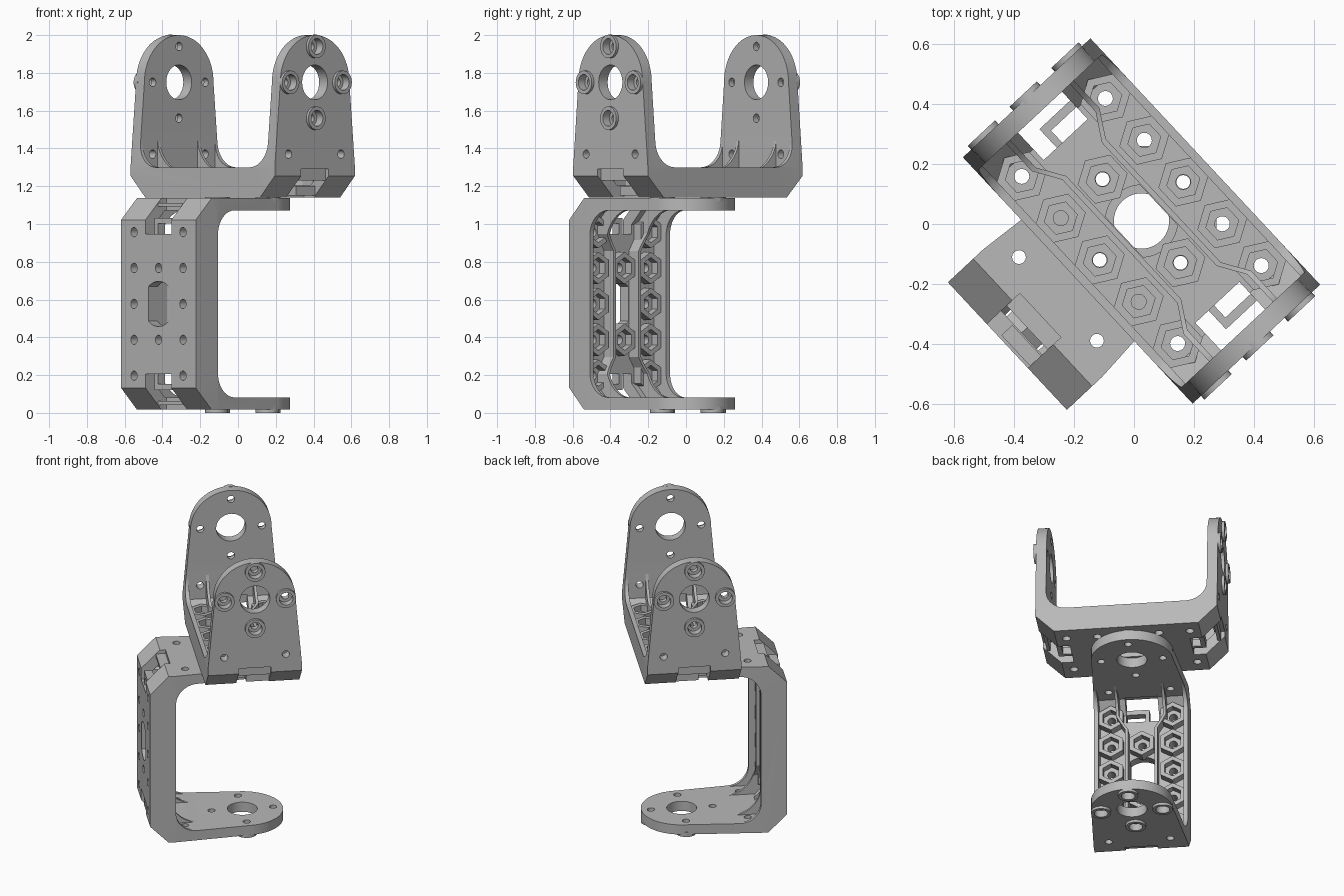
import bpy, bmesh, math
from mathutils import Matrix, Vector

cube = bpy.data.objects.get("Cube")
if cube:
    bpy.data.objects.remove(cube, do_unlink=True)

GREY = (0.48, 0.48, 0.48, 1)
mat = bpy.data.materials.new("plain grey")
mat.use_nodes = True
mat.diffuse_color = GREY
mat.node_tree.nodes["Principled BSDF"].inputs["Base Color"].default_value = GREY

# Bracket dimensions
HALF, WIDE, WALL, HIGH, HUB = 0.56, 0.29, 0.065, 0.86, 0.61
STEP, CHAMFER, RAIL, FILLET = 0.19, 0.115, 0.16, 0.13
INNER = HALF - WALL


def make(name, bm):
    bmesh.ops.recalc_face_normals(bm, faces=bm.faces)
    me = bpy.data.meshes.new(name)
    bm.to_mesh(me)
    bm.free()
    ob = bpy.data.objects.new(name, me)
    bpy.context.collection.objects.link(ob)
    return ob


def prism(bm, points, a, b, place):
    """Closed prism over a 2D outline; place maps (p, q, depth) to a point."""
    lo = [bm.verts.new(place(p, q, a)) for p, q in points]
    hi = [bm.verts.new(place(p, q, b)) for p, q in points]
    bm.faces.new(lo)
    bm.faces.new(hi[::-1])
    for i in range(len(lo)):
        j = (i + 1) % len(lo)
        bm.faces.new((lo[j], lo[i], hi[i], hi[j]))


def along_x(p, q, d): return (d, p, q)
def along_y(p, q, d): return (p, d, q)
def along_z(p, q, d): return (p, q, d)


def ring(cx, cy, r, n, turn=0.0):
    return [(cx + r * math.cos(turn + math.tau * i / n),
             cy + r * math.sin(turn + math.tau * i / n)) for i in range(n)]


def rect(x0, x1, y0, y1):
    return [(x0, y0), (x1, y0), (x1, y1), (x0, y1)]


def solid(name, shapes):
    bm = bmesh.new()
    for points, a, b, place in shapes:
        prism(bm, points, a, b, place)
    return make(name, bm)


def cut(ob, *tools, mode='DIFFERENCE'):
    for tool in tools:
        mod = ob.modifiers.new("cut", 'BOOLEAN')
        mod.operation, mod.solver, mod.object = mode, 'EXACT', tool
    bpy.context.view_layer.update()
    dg = bpy.context.evaluated_depsgraph_get()
    me = bpy.data.meshes.new_from_object(ob.evaluated_get(dg))
    ob.modifiers.clear()
    ob.data = me


# U-shaped side outline with chamfered feet and filleted inside corners
fillet = [(INNER - FILLET + FILLET * math.sin(t), RAIL + FILLET - FILLET * math.cos(t))
          for t in [math.pi / 2 * i / 10 for i in range(11)]]
right = [(HALF - CHAMFER, 0), (HALF, CHAMFER), (HALF, HIGH + 0.02),
         (INNER, HIGH + 0.02)] + fillet[::-1]
outline = right + [(-x, z) for x, z in right[::-1]]
body = solid("frame", [(outline, -WIDE, WIDE, along_y)])

# Rounded arm outline, seen from the ends
arc = [(0.25 * math.cos(math.pi * i / 32), HUB + 0.25 * math.sin(math.pi * i / 32))
       for i in range(33)]
arm = solid("arm_outline", [([(-WIDE, -0.1), (WIDE, -0.1), (WIDE, RAIL)] + arc
                             + [(-WIDE, RAIL)], -1, 1, along_x)])
cut(body, arm, mode='INTERSECT')

# Pocket between the two side rails
half = [(0.42, WALL), (INNER, 0.14), (INNER, 0.4)]
pocket = solid("pocket", [(half + [(-x, z) for x, z in half[::-1]], -0.262, 0.262, along_y)])

# Cable slots in the end corners, and the centre window
slots = solid("slots", [(rect(s * 0.37, s * 0.6, -0.1, 0.1), -0.1, 0.15, along_z)
                        for s in (-1, 1)])
w = math.asin(0.078 / 0.12)
side = [(0.12 * math.cos(w * i / 6), 0.12 * math.sin(w * i / 6)) for i in range(-6, 7)]
window = solid("window", [(side + [(-x, -y) for x, y in side], -0.1, 0.12, along_z)])

# Screw hole layouts
grid = [(i * STEP, j * STEP) for i in range(-2, 3) for j in (-1, 0, 1)
        if j or abs(i) == 1]
screws = [(0, HUB + STEP), (0, HUB - STEP), (STEP, HUB), (-STEP, HUB)]
arm_holes = screws + [(STEP, 0.23), (-STEP, 0.23)]
floor_holes = solid("floor_holes", [(ring(x, y, 0.025, 16), -0.1, 0.2, along_z)
                                    for x, y in grid])
end_holes = solid("end_holes",
                  [(ring(y, z, 0.023, 16), -1, 1, along_x) for y, z in arm_holes]
                  + [(ring(0, HUB, 0.092, 40), -1, 1, along_x)])
recesses = solid("recesses", [(ring(y, z, 0.042, 24), s * 0.53, s * 0.6, along_x)
                              for y, z in screws for s in (-1, 1)])
cut(body, pocket, slots, window, floor_holes, end_holes, recesses)

# Hexagonal nut seats on the floor
seats = solid("nut_seats", [(ring(x, y, 0.085, 6), 0.05, 0.12, along_z) for x, y in grid])
sockets = solid("sockets", [(ring(x, y, 0.056, 6), 0.075, 0.2, along_z) for x, y in grid])
cut(seats, sockets, floor_holes)

# Raised collars around the arm screws
collars = solid("screw_collars", [(ring(y, z, 0.062, 28), s * 0.545, s * 0.577, along_x)
                                  for y, z in screws for s in (-1, 1)])
cut(collars, recesses, end_holes)


# Ribs that weave along the floor and sweep up the arms
def rib_section(x, s):
    a = abs(x)
    y = 0.09 + 0.055 * min(max((a - 0.28) / 0.09, 0), 1)
    t = min(max((a - 0.31) / 0.19, 0), 1)
    top = 0.14 + 0.19 * (1 - math.sqrt(1 - t * t))
    low = max(0.04, a - 0.42)
    return [(x, s * (y + dy), z) for dy, z in
            ((-0.009, low), (0.009, low), (0.009, top), (-0.009, top))]


bm = bmesh.new()
for s in (-1, 1):
    loops = [[bm.verts.new(p) for p in rib_section(i / 100, s)] for i in range(-50, 51)]
    for a, b in zip(loops, loops[1:]):
        for k in range(4):
            bm.faces.new((a[k], a[k - 1], b[k - 1], b[k]))
    bm.faces.new(loops[0])
    bm.faces.new(loops[-1])
ribs = make("ribs", bm)

# Cable hooks in the corner slots, with a thin bridge behind
hooks = solid("cable_hooks", [shape for s in (-1, 1) for shape in (
    (rect(s * 0.425, s * 0.455, -0.04, 0.11), 0.01, 0.06, along_z),
    (rect(s * 0.36, s * 0.426, -0.04, -0.015), 0.01, 0.06, along_z),
    (rect(s * 0.515, s * 0.535, -0.11, 0.11), 0.09, 0.16, along_z))])

for tool in (arm, pocket, slots, window, floor_holes, end_holes, recesses, sockets):
    bpy.data.objects.remove(tool, do_unlink=True)

# Place both brackets: one upright, one lying on its side below
turn = math.radians(-47)
u = Vector((math.cos(turn), math.sin(turn), 0))
v = Vector((-math.sin(turn), math.cos(turn), 0))
up = Vector((0, 0, 1))
centre = Vector((0.025, 0.01, 0))


def frame(x, y, z, origin):
    m = Matrix((x, y, z)).transposed().to_4x4()
    m.translation = origin
    return m


upper = frame(u, v, up, centre + up * 1.14)
lower = frame(up, u, v, centre - v * HUB + up * 0.577)

for part in (body, seats, collars, ribs, hooks):
    part.data.materials.clear()
    part.data.materials.append(mat)
    bpy.ops.object.select_all(action='DESELECT')
    part.select_set(True)
    bpy.context.view_layer.objects.active = part
    bpy.ops.object.shade_smooth_by_angle(angle=math.radians(30))
    twin = part.copy()
    bpy.context.collection.objects.link(twin)
    name = part.name
    part.name, twin.name = "upper_" + name, "lower_" + name
    part.matrix_world, twin.matrix_world = upper, lower
